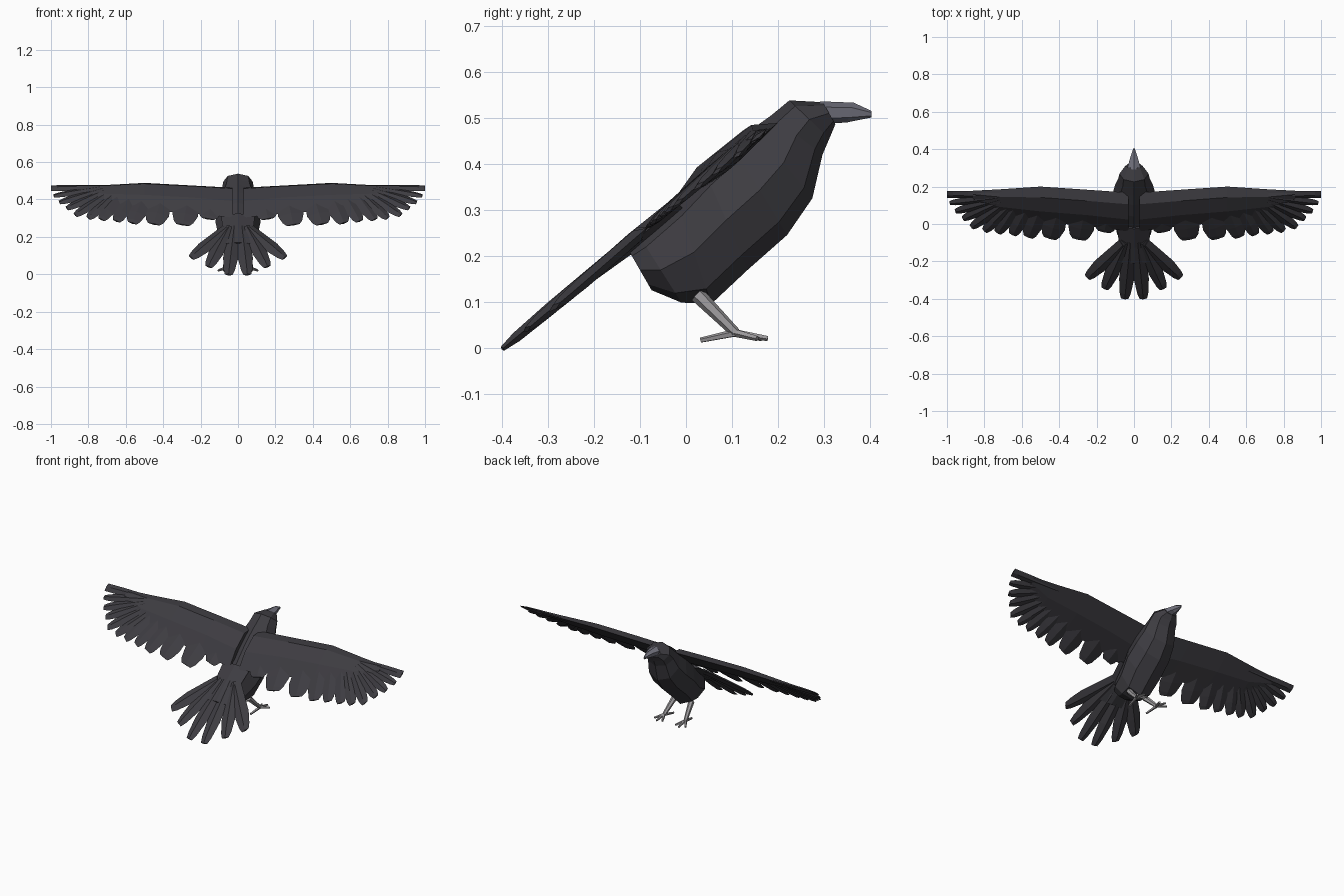
import bpy, bmesh, math
from mathutils import Vector

if "Cube" in bpy.data.objects:
    bpy.data.objects.remove(bpy.data.objects["Cube"])


def material(name, rgb):
    m = bpy.data.materials.new(name)
    m.diffuse_color = (*rgb, 1)
    m.use_nodes = True
    m.node_tree.nodes["Principled BSDF"].inputs["Base Color"].default_value = m.diffuse_color
    return m


PLUMAGE = material("plumage", (0.047, 0.045, 0.053))
HORN = material("horn", (0.17, 0.17, 0.21))
SKIN = material("skin", (0.33, 0.32, 0.33))


def loft(bm, rings):
    """Skin a list of closed rings and cap both ends."""
    vs = [[bm.verts.new(p) for p in r] for r in rings]
    n = len(vs[0])
    for a, b in zip(vs, vs[1:]):
        for i in range(n):
            j = (i + 1) % n
            bm.faces.new((a[i], a[j], b[j], b[i]))
    bm.faces.new(vs[0][::-1])
    bm.faces.new(vs[-1])


def finish(bm, name, mat, mirror=False):
    bmesh.ops.recalc_face_normals(bm, faces=bm.faces[:])
    me = bpy.data.meshes.new(name)
    bm.to_mesh(me)
    bm.free()
    me.materials.append(mat)
    ob = bpy.data.objects.new(name, me)
    bpy.context.collection.objects.link(ob)
    if mirror:
        md = ob.modifiers.new("mirror", 'MIRROR')
        md.use_mirror_merge = False
    return ob


def oval(ty, tz, by, bz, w, n=8):
    """Ring between a top and a bottom profile point, half width w."""
    top, bot = Vector((0, ty, tz)), Vector((0, by, bz))
    mid, half = (top + bot) / 2, (top - bot) / 2
    return [mid + half * math.cos(a) + Vector((w * math.sin(a), 0, 0))
            for a in (2 * math.pi * i / n for i in range(n))]


def tilt(x, y, h=0.0):
    """Point on the sloping plane shared by wings and tail, raised by h."""
    return Vector((x, y - 0.62 * h, 0.335 + 0.8 * y + 0.78 * h))


def feather(bm, root, tip, w, h0, h1, end=0.5, thick=0.011):
    r, t = Vector(root), Vector(tip)
    d = (t - r).normalized()
    s = Vector((-d.y, d.x))
    rings = []
    for f, wf, th in ((0, .4, 1), (.65, .5, 1), (.9, .25 + end / 4, .8), (1, end / 2, .4)):
        c, h = r.lerp(t, f), h0 + (h1 - h0) * f
        a, b, k = c + s * w * wf, c - s * w * wf, thick * th
        rings.append([tilt(a.x, a.y, h), tilt(c.x, c.y, h + k),
                      tilt(b.x, b.y, h), tilt(c.x, c.y, h - k)])
    loft(bm, rings)


def limb(bm, p, q, r0, r1, n=6):
    p, q = Vector(p), Vector(q)
    d = (q - p).normalized()
    u = d.cross(Vector((1, 0, 0.1))).normalized()
    v = d.cross(u)
    loft(bm, [[c + (u * math.cos(a) + v * math.sin(a)) * r
               for a in (2 * math.pi * i / n for i in range(n))]
              for c, r in ((p, r0), (q, r1))])


# Body and head
bm = bmesh.new()
loft(bm, [oval(*r) for r in (
    (-0.125, 0.212, -0.075, 0.125, 0.06),
    (-0.10, 0.24, -0.01, 0.098, 0.09),
    (-0.02, 0.32, 0.055, 0.095, 0.105),
    (0.04, 0.385, 0.135, 0.17, 0.12),
    (0.10, 0.44, 0.22, 0.245, 0.115),
    (0.15, 0.48, 0.275, 0.325, 0.10),
    (0.185, 0.505, 0.297, 0.42, 0.085),
    (0.225, 0.538, 0.312, 0.455, 0.078),
    (0.298, 0.534, 0.325, 0.486, 0.045))])
finish(bm, "body", PLUMAGE)

# Beak
bm = bmesh.new()
loft(bm, [oval(*r, 6) for r in (
    (0.292, 0.536, 0.288, 0.486, 0.044),
    (0.365, 0.533, 0.35, 0.490, 0.021),
    (0.404, 0.515, 0.404, 0.501, 0.004))])
finish(bm, "beak", HORN)

# Wing arm: x, leading y, trailing y, thickness
bm = bmesh.new()
rings = []
for x, le, te, k in ((0.03, .165, -.04, .03), (0.25, .18, -.01, .03), (0.5, .197, .01, .028),
                     (0.72, .182, .05, .018), (0.86, .175, .12, .01)):
    c = le - te
    rings.append([tilt(x, le, -.005), tilt(x, le - .2 * c, k), tilt(x, le - .6 * c, k),
                  tilt(x, te, 0), tilt(x, le - .5 * c, -k * .6)])
loft(bm, rings)
finish(bm, "wing_arm", PLUMAGE, True)

# Wing feathers: root, tip, width
bm = bmesh.new()
for rx, ry, tx, ty, w in (
        (.13, .10, .16, -.045, .13), (.26, .10, .295, -.085, .14), (.40, .10, .45, -.08, .13),
        (.50, .10, .565, -.073, .10), (.57, .10, .65, -.06, .08), (.63, .11, .73, -.05, .075),
        (.66, .11, .80, -.04, .065), (.69, .12, .87, -.02, .06), (.71, .13, .915, .025, .055),
        (.72, .14, .955, .065, .05), (.73, .15, .985, .11, .042)):
    feather(bm, (rx, ry), (tx, ty), w, .008, -.004)
feather(bm, (.68, .16), (1.0, .157), .038, .002, 0, end=1.0)
finish(bm, "wing_feathers", PLUMAGE, True)

# Tail base and fan
bm = bmesh.new()
loft(bm, [[tilt(-w, y, -.01), tilt(0, y, -.01 + k), tilt(w, y, -.01), tilt(0, y, -.01 - k)]
          for y, w, k in ((-.02, .09, .02), (-.12, .08, .02), (-.21, .14, .014))])
finish(bm, "tail_base", PLUMAGE)
bm = bmesh.new()
for rx, ry, tx, ty, w in ((.02, -.1, .05, -.408, .08), (.045, -.1, .157, -.355, .078),
                          (.06, -.11, .25, -.295, .075)):
    feather(bm, (rx, ry), (tx, ty), w, -.005, -.014, thick=.014)
finish(bm, "tail_feathers", PLUMAGE, True)

# Legs and toes
bm = bmesh.new()
ankle = (.072, .108, .032)
limb(bm, (.055, .025, .115), ankle, .017, .011)
for tip in ((.045, .165, .02), (.075, .178, .02), (.105, .155, .02), (.062, .032, .016)):
    limb(bm, ankle, tip, .009, .006, 5)
finish(bm, "legs", SKIN, True)
